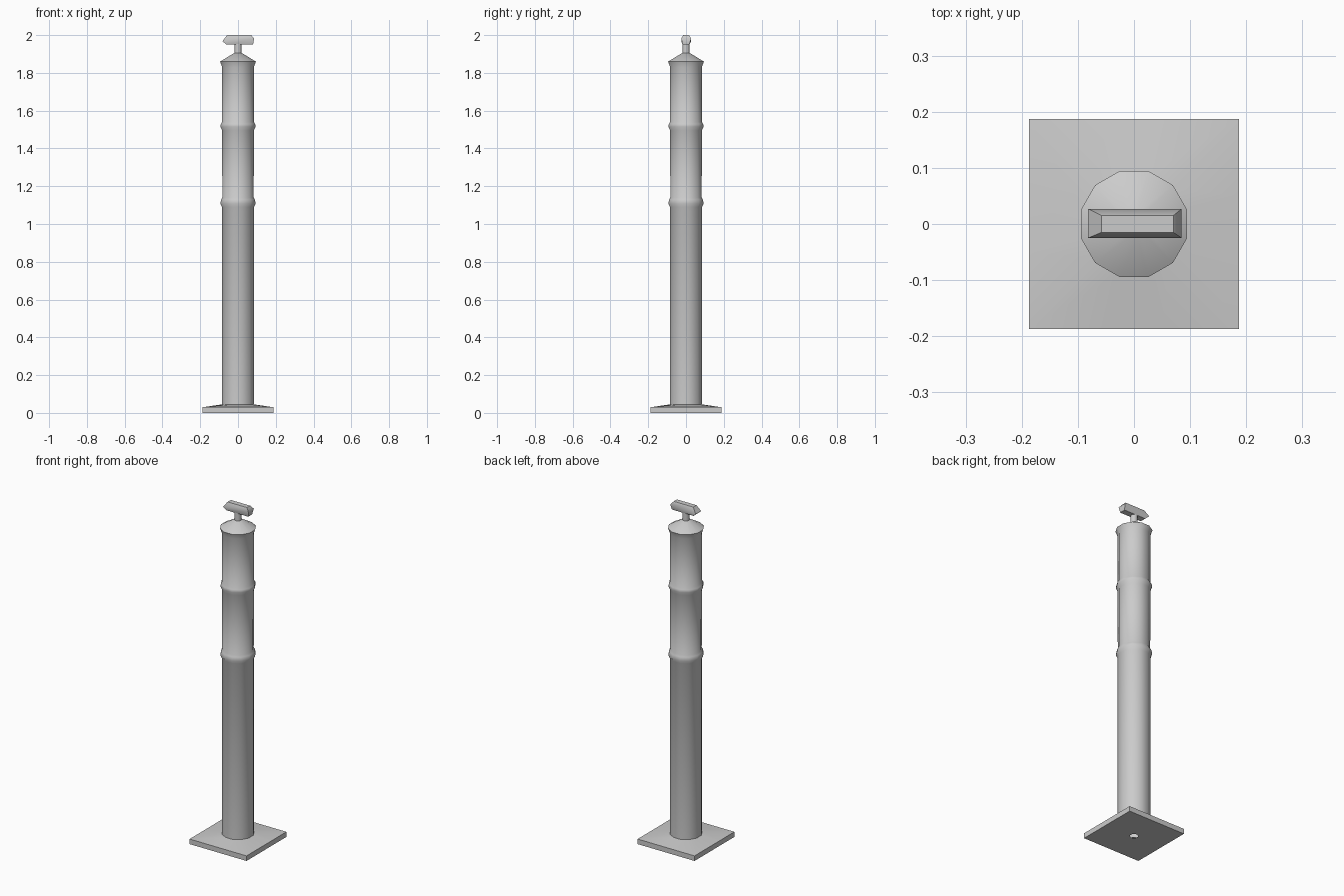
import bpy, bmesh, math

if "Cube" in bpy.data.objects:
    bpy.data.objects.remove(bpy.data.objects["Cube"])

grey = bpy.data.materials.new("light grey")
grey.diffuse_color = (0.6, 0.6, 0.6, 1)
grey.use_nodes = True
grey.node_tree.nodes["Principled BSDF"].inputs["Base Color"].default_value = grey.diffuse_color
SIDES = 12


def circle(r, z, n=SIDES):
    return [(r * math.cos(a), r * math.sin(a), z)
            for a in (math.tau * (i + 0.5) / n for i in range(n))]


def square(half, z):
    # circle points pushed out to a square, corners included
    return [(x * half / max(abs(x), abs(y)), y * half / max(abs(x), abs(y)), z)
            for x, y, _ in circle(1, z)]


def rect(x0, x1, y0, y1, z0, z1):
    # rectangle whose height runs from z0 at the left to z1 at the right
    return [(x0, y0, z0), (x1, y0, z1), (x1, y1, z1), (x0, y1, z0)]


def loft(name, rings, cap_start=False, cap_end=False, angle=40):
    bm = bmesh.new()
    loops = [[bm.verts.new(p) for p in ring] for ring in rings]
    n = len(loops[0])
    for a, b in zip(loops, loops[1:]):
        for i in range(n):
            j = (i + 1) % n
            bm.faces.new((a[i], a[j], b[j], b[i]))
    if cap_start:
        bm.faces.new(loops[0][::-1])
    if cap_end:
        bm.faces.new(loops[-1])
    me = bpy.data.meshes.new(name)
    bm.to_mesh(me)
    bm.free()
    me.materials.append(grey)
    ob = bpy.data.objects.new(name, me)
    bpy.context.collection.objects.link(ob)
    bpy.ops.object.select_all(action='DESELECT')
    ob.select_set(True)
    bpy.context.view_layer.objects.active = ob
    bpy.ops.object.shade_smooth_by_angle(angle=math.radians(angle))
    return ob


# square foot with a small hole underneath and a gently raised top
loft("base_plate", [circle(0.022, 0), square(0.187, 0),
                    square(0.187, 0.03), circle(0.088, 0.045)])

# round post with two collars and a flared conical cap
profile = [(0.088, 0.04), (0.088, 1.09), (0.097, 1.108), (0.092, 1.13),
           (0.086, 1.14), (0.087, 1.495), (0.096, 1.515), (0.094, 1.53),
           (0.087, 1.54), (0.087, 1.83), (0.098, 1.86), (0.021, 1.905)]
loft("post", [circle(r, z) for r, z in profile], cap_end=True)

# neck under the grip
loft("neck", [circle(0.02, 1.90, 8), circle(0.02, 1.955, 8)], angle=60)

# T-shaped grip
loft("handle", [rect(-0.062, 0.08, -0.018, 0.018, 1.95, 1.95),
                rect(-0.082, 0.085, -0.025, 0.027, 1.968, 1.982),
                rect(-0.058, 0.07, -0.015, 0.015, 2.0, 2.0)],
     cap_start=True, cap_end=True, angle=50)
